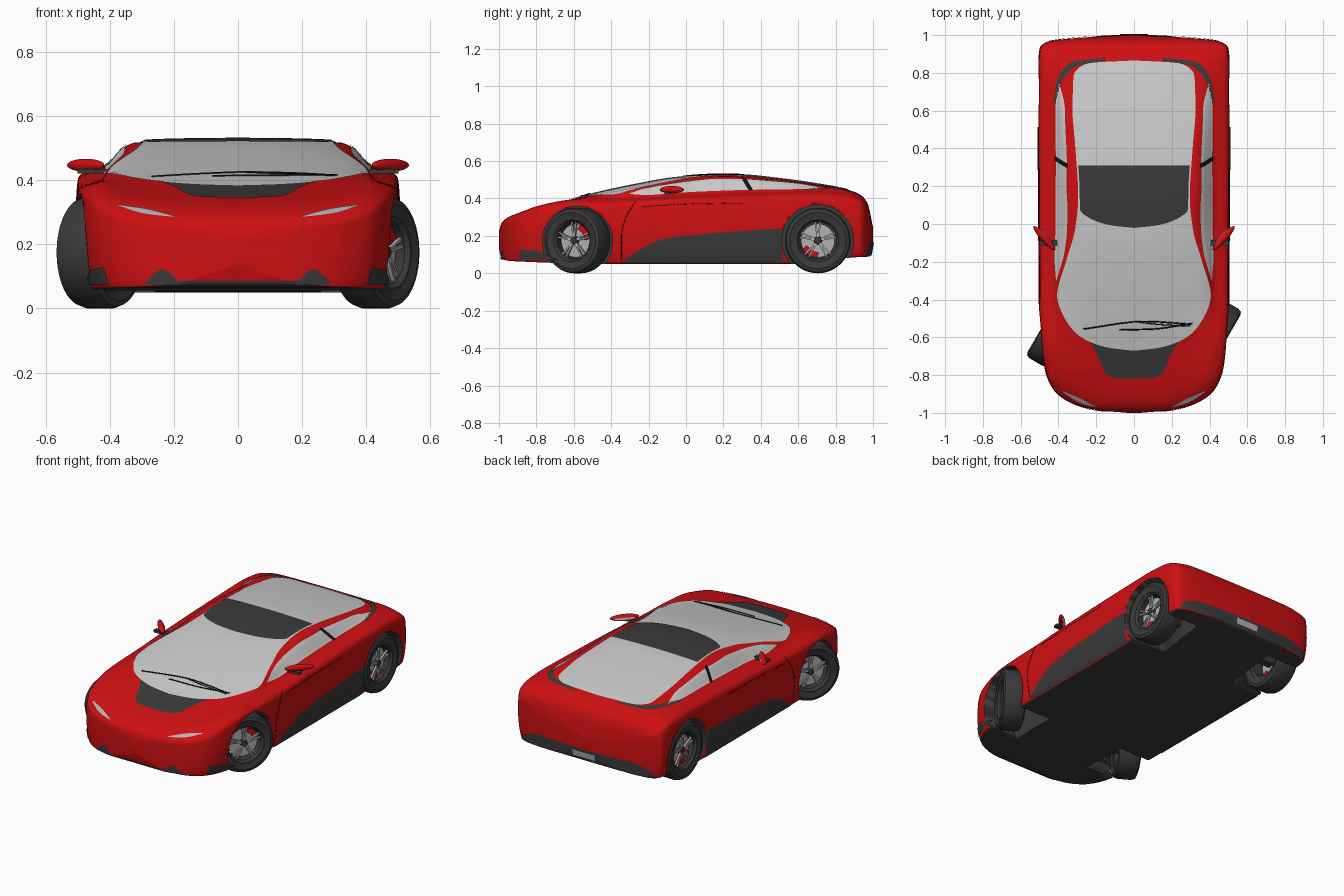
import bpy, bmesh
from math import sin, cos, pi, radians, hypot
from mathutils import Vector, Matrix
from mathutils.bvhtree import BVHTree

if "Cube" in bpy.data.objects:
    bpy.data.objects.remove(bpy.data.objects["Cube"])


def material(name, *rgb):
    m = bpy.data.materials.new(name)
    m.use_nodes = True
    m.diffuse_color = (*rgb, 1)
    m.node_tree.nodes["Principled BSDF"].inputs["Base Color"].default_value = (*rgb, 1)
    return m


RED = material("red paint", .62, .005, .006)
DARK = material("dark grey trim", .042, .042, .042)
GLASS = material("pale glass", .6, .6, .6)
SILVER = material("silver metal", .45, .45, .45)
BLACK = material("black", .006, .006, .006)


def smooth(xs, ys):
    """Monotone cubic curve through the points, without overshoot."""
    n = len(xs)
    d = [(ys[i + 1] - ys[i]) / (xs[i + 1] - xs[i]) for i in range(n - 1)]
    m = [d[0]] + [2 * a * b / (a + b) if a * b > 0 else 0 for a, b in zip(d, d[1:])] + [d[-1]]

    def f(x):
        i = max(j for j in range(n - 1) if j == 0 or xs[j] <= x)
        h = xs[i + 1] - xs[i]
        t = (x - xs[i]) / h
        return ((1 + 2 * t) * (1 - t) ** 2 * ys[i] + t * (1 - t) ** 2 * h * m[i]
                + t * t * (3 - 2 * t) * ys[i + 1] + t * t * (t - 1) * h * m[i + 1])
    return f


def curve(*pairs):
    return smooth(*zip(*pairs))


def path(pts):
    """Smooth path through 2D points, over 0..1."""
    k = len(pts) - 1
    fs = [smooth(range(k + 1), c) for c in zip(*pts)]
    return lambda u: Vector([f(u * k) for f in fs])


def finish(name, bm, mat, matrix=None, angle=35):
    me = bpy.data.meshes.new(name)
    bm.to_mesh(me)
    bm.free()
    me.materials.append(mat)
    ob = bpy.data.objects.new(name, me)
    bpy.context.collection.objects.link(ob)
    if matrix:
        ob.matrix_world = matrix
    bpy.ops.object.select_all(action='DESELECT')
    ob.select_set(True)
    bpy.context.view_layer.objects.active = ob
    bpy.ops.object.shade_smooth_by_angle(angle=radians(angle))
    return ob


def loft(rings, cap):
    """Skin closed rings; cap the ends or join last to first."""
    bm = bmesh.new()
    rows = [[bm.verts.new(p) for p in r] for r in rings]
    n = len(rows[0])
    for a, b in zip(rows, rows[1:] + ([] if cap else rows[:1])):
        for i in range(n):
            bm.faces.new((a[i], a[(i + 1) % n], b[(i + 1) % n], b[i]))
    if cap:
        bm.faces.new(rows[0])
        bm.faces.new(rows[-1])
    bmesh.ops.recalc_face_normals(bm, faces=bm.faces)
    return bm


# Body shape along its length
width = curve((-1, .03), (-.985, .2), (-.95, .33), (-.88, .425), (-.78, .47), (-.6, .497), (-.4, .505),
              (.85, .507), (.93, .5), (.965, .46), (.985, .3), (1, .03))
floor = curve((-1, .13), (-.985, .075), (-.93, .065), (-.4, .05), (.55, .05), (.9, .085), (.985, .09), (1, .16))
belt = curve((-1, .21), (-.985, .262), (-.93, .298), (-.8, .358), (-.6, .395), (-.3, .405), (0, .422),
             (.4, .437), (.7, .443), (.86, .43), (.93, .405), (.97, .36), (1, .23))
edge = curve((-1, .22), (-.985, .268), (-.93, .306), (-.8, .355), (-.6, .395), (-.4, .427), (-.2, .465), (0, .5),
             (.2, .517), (.5, .497), (.7, .47), (.86, .444), (.93, .417), (.97, .372), (1, .24))
crown = curve((-1, .225), (-.985, .272), (-.93, .31), (-.8, .348), (-.67, .38), (-.5, .425), (-.3, .469),
              (-.05, .512), (.15, .526), (.3, .525), (.5, .506), (.7, .478), (.86, .448), (.93, .421), (.97, .376), (1, .245))
belt_w = curve((-1, .85), (-.6, .85), (0, .835), (.6, .83), (1, .86))
edge_w = curve((-1, .65), (-.6, .74), (-.35, .76), (0, .64), (.3, .645), (.6, .67), (1, .7))


def section(y):
    w, b, s, e, c = (f(y) for f in (width, floor, belt, edge, crown))
    p = path([(0, b), (.6 * w, b), (.93 * w, b), (.975 * w, b + .15 * (s - b)), (w, b + .55 * (s - b)),
              (.983 * w, b + .91 * (s - b)), (belt_w(y) * w, s), (edge_w(y) * w, e),
              (.5 * edge_w(y) * w, c - .2 * (c - e)), (0, c)])
    half = [p(i / 45) for i in range(46)]
    return [(x, y, z) for x, z in half] + [(-x, y, z) for x, z in half[-2:0:-1]]


stations = sorted({round(sin(pi / 2 * i / 50), 5) for i in range(-50, 51)})
body_bm = loft([section(y) for y in stations], True)
skin = BVHTree.FromBMesh(body_bm)
body = finish("body", body_bm, RED)
body.data.materials.append(DARK)

# Wheel arches
ARCHES = [(-.58, .17, .188), (.705, .175, .192)]
for y, z, r in ARCHES:
    for side in (1, -1):
        bm = bmesh.new()
        bmesh.ops.create_cone(bm, cap_ends=True, segments=64, radius1=r, radius2=r, depth=.5)
        cutter = finish("arch_cutter", bm, DARK,
                        Matrix.Translation((side * .51, y, z)) @ Matrix.Rotation(pi / 2, 4, 'Y'))
        cutter.hide_render = True
        mod = body.modifiers.new("arch", 'BOOLEAN')
        mod.operation, mod.solver, mod.object = 'DIFFERENCE', 'EXACT', cutter
        bpy.context.view_layer.objects.active = body
        bpy.ops.object.modifier_apply(modifier=mod.name)
        bpy.data.objects.remove(cutter)
for f in body.data.polygons:
    c = f.center
    in_arch = abs(c.x) > .25 and any(hypot(c.y - y, c.z - z) < r + .001 for y, z, r in ARCHES)
    under = f.normal.z < -.7 and c.z < .14
    f.material_index = 1 if in_arch or under else 0

# Projections onto the skin: (origin, direction) from two flat coordinates
TOP = lambda a, b: ((a, b, 2), (0, 0, -1))
SIDE = lambda a, b: ((2, a, b), (-1, 0, 0))
FRONT = lambda a, b: ((a, -2, b), (0, 1, 0))
BACK = lambda a, b: ((a, 2, b), (0, -1, 0))


def hit(view, p, lift):
    o, d = view(*p)
    pos, nor, _, _ = skin.ray_cast(Vector(o), Vector(d))
    if pos is None:
        pos, nor, _, _ = skin.find_nearest(Vector((o[0] * (d[0] == 0), o[1] * (d[1] == 0), o[2] * (d[2] == 0))))
    return pos + nor * lift, nor


def plate(name, mat, view, low, up=None, lift=.004, both=False, n=48, m=24):
    """Thin panel between two edge paths, laid on the skin."""
    a = path(low)
    b = path(up or [(-x, y) for x, y in low])
    bm = bmesh.new()
    for side in ((1, -1) if both else (1,)):
        grid = []
        for i in range(n + 1):
            row = [hit(view, a(i / n).lerp(b(i / n), j / m), lift) for j in range(m + 1)]
            grid.append([(bm.verts.new((p.x * side, p.y, p.z)), Vector((q.x * side, q.y, q.z))) for p, q in row])
        for r, s in zip(grid, grid[1:]):
            for j in range(m):
                f = bm.faces.new((r[j][0], r[j + 1][0], s[j + 1][0], s[j][0]))
                f.normal_update()
                if f.normal.dot(r[j][1]) < 0:
                    f.normal_flip()
    bmesh.ops.dissolve_degenerate(bm, dist=1e-5, edges=bm.edges)
    return finish(name, bm, mat)


def line(name, view, pts, radius, both=False):
    """Thin round strip following the skin."""
    p = path(pts)
    for side in ((1, -1) if both else (1,)):
        cu = bpy.data.curves.new(name, 'CURVE')
        cu.dimensions, cu.bevel_depth, cu.bevel_resolution = '3D', radius, 1
        sp = cu.splines.new('POLY')
        sp.points.add(24)
        for i, q in enumerate(sp.points):
            v = hit(view, p(i / 24), .004 if radius > .002 else 0)[0]
            q.co = (v.x * side, v.y, v.z, 1)
        cu.materials.append(BLACK)
        bpy.context.collection.objects.link(bpy.data.objects.new(name, cu))


# Glass canopy, roof and bonnet panels
plate("canopy_glass", GLASS, TOP, [(0, -.67), (.13, -.655), (.26, -.61), (.34, -.54), (.405, -.38), (.36, -.2),
                                   (.31, -.02), (.295, .15), (.31, .4), (.325, .6), (.32, .78), (.24, .85), (0, .865)], n=90)
plate("roof_panel", DARK, TOP, [(0, -.02), (.13, -.005), (.24, .035), (.285, .08), (.288, .2), (.295, .31)], lift=.007)
plate("bonnet_panel", DARK, TOP, [(0, -.82), (.1, -.815), (.15, -.79), (.19, -.7), (.235, -.615), (.22, -.61)], lift=.003)


# Side windows and pillars, set between belt and roof edge
def band(ys, k):
    return [(y, belt(y) + k * (edge(y) - belt(y))) for y in ys]


ys = [-.3, -.2, 0, .15, .3, .45, .6, .74]
plate("side_windows", GLASS, SIDE, band(ys[:1], .4) + band(ys[1:-1], .1) + band(ys[-1:], .4),
      band(ys[:1], .5) + band(ys[1:-1], .84) + band(ys[-1:], .5), both=True)
plate("door_pillars", BLACK, SIDE, band([.335, .36], .05), band([.295, .32], .9), lift=.006, both=True, n=4)

# Vents, sills, bumpers, lamps
plate("rear_vents", DARK, TOP, [(.425, .64), (.405, .76), (.33, .855), (.15, .88)],
      [(.415, .64), (.378, .76), (.31, .83), (.15, .865)], both=True, m=6)
plate("side_sills", DARK, SIDE, [(-.34, .057), (-.1, .057), (.2, .057), (.515, .057)],
      [(-.33, .075), (-.13, .18), (.15, .215), (.512, .24)], both=True)
plate("front_lip", DARK, FRONT, [(-.27, .074), (.27, .074)], [(-.25, .086), (.25, .086)], m=4)
plate("front_fins", DARK, FRONT, [(.18, .076), (.23, .076), (.29, .076)],
      [(.18, .08), (.235, .122), (.29, .08)], both=True, m=8)
plate("front_corners", DARK, FRONT, [(.4, .076), (.47, .076)], [(.415, .13), (.46, .12)], both=True, m=8)
plate("headlamps", SILVER, FRONT, [(.375, .317), (.29, .293), (.2, .283)],
      [(.375, .321), (.29, .309), (.2, .286)], both=True, m=6)
plate("rear_valance", DARK, BACK, [(-.46, .095), (0, .095), (.46, .095)],
      [(-.44, .135), (-.3, .165), (.3, .165), (.44, .135)])
plate("number_plate", SILVER, BACK, [(-.075, .115), (.075, .115)], [(-.075, .15), (.075, .15)], lift=.008, m=4)

# Wipers and panel gaps
line("wiper_long", TOP, [(.3, -.53), (.05, -.515), (-.27, -.555)], .004)
line("wiper_short", TOP, [(.31, -.525), (.1, -.555), (-.08, -.56)], .004)
line("wiper_arm", TOP, [(.3, -.54), (.12, -.53), (0, -.515)], .003)
line("door_gap", SIDE, [(-.345, .07), (-.345, .2), (-.32, .3), (-.27, .385)], .0015, True)
line("door_top_gap", SIDE, [(-.24, .355), (0, .37), (.3, .375)], .0012, True)


# Wheels, turned about their own x axis
def lathe(name, mat, profile, matrix):
    rings = [[(x, r * cos(a), r * sin(a)) for r, x in profile] for a in (2 * pi * i / 48 for i in range(48))]
    return finish(name, loft(rings, False), mat, matrix)


def blocks(name, mat, mats, matrix):
    bm = bmesh.new()
    for k in mats:
        bmesh.ops.create_cube(bm, size=1, matrix=k)
    return finish(name, bm, mat, matrix)


def spoke(angle, x, r, size):
    return (Matrix.Rotation(angle, 4, 'X') @ Matrix.Translation((x, 0, r)) @ Matrix.Diagonal((*size, 1)))


for label, y, steer in (("front", -.58, -30), ("rear", .705, 0)):
    for side in (1, -1):
        tag = f"{label}_{'left' if side > 0 else 'right'}_"
        M = Matrix.Translation((side * .43, y, .175)) @ Matrix.Rotation(radians(steer) + (side < 0) * pi, 4, 'Z')
        lathe(tag + "tyre", DARK, [(.118, -.058), (.15, -.067), (.168, -.06), (.175, -.04),
                                   (.175, .04), (.168, .06), (.15, .067), (.118, .058)], M)
        lathe(tag + "rim", DARK, [(.122, .06), (.112, .06), (.1, .045), (.1, -.05), (.122, -.055)], M)
        lathe(tag + "brake_disc", SILVER, [(.001, .02), (.09, .02), (.09, .008), (.001, .008)], M)
        lathe(tag + "hub", DARK, [(.001, .048), (.018, .046), (.022, .02), (.001, .02)], M)
        blocks(tag + "spokes", SILVER, [spoke(2 * pi * i / 5 + d, .036, .058, (.012, .009, .09))
                                        for i in range(5) for d in (-.13, .13)], M)
        blocks(tag + "axle", DARK, [Matrix.Translation((-.1, 0, 0)) @ Matrix.Diagonal((.2, .05, .05, 1))], M)
        turn = (-.9 if label == "front" else 2.6) * side
        blocks(tag + "caliper", RED, [spoke(turn + d, .018, .075, (.024, .034, .03)) for d in (-.35, 0, .35)], M)

# Door mirrors
for side in (1, -1):
    tag = "left_" if side > 0 else "right_"
    M = Matrix.Translation((side * .475, -.075, .447)) @ Matrix.Rotation(side * radians(48), 4, 'Z')
    bm = bmesh.new()
    bmesh.ops.create_uvsphere(bm, u_segments=24, v_segments=12, radius=1,
                              matrix=Matrix.Diagonal((.085, .018, .02, 1)))
    finish(tag + "mirror_shell", bm, RED, M)
    bm = bmesh.new()
    bmesh.ops.create_uvsphere(bm, u_segments=20, v_segments=10, radius=1,
                              matrix=Matrix.Translation((0, .007, -.004)) @ Matrix.Diagonal((.07, .014, .014, 1)))
    finish(tag + "mirror_glass", bm, SILVER, M)
    blocks(tag + "mirror_arm", DARK, [Matrix.Translation((side * .45, -.1, .428)) @ Matrix.Diagonal((.1, .03, .014, 1))], None)
